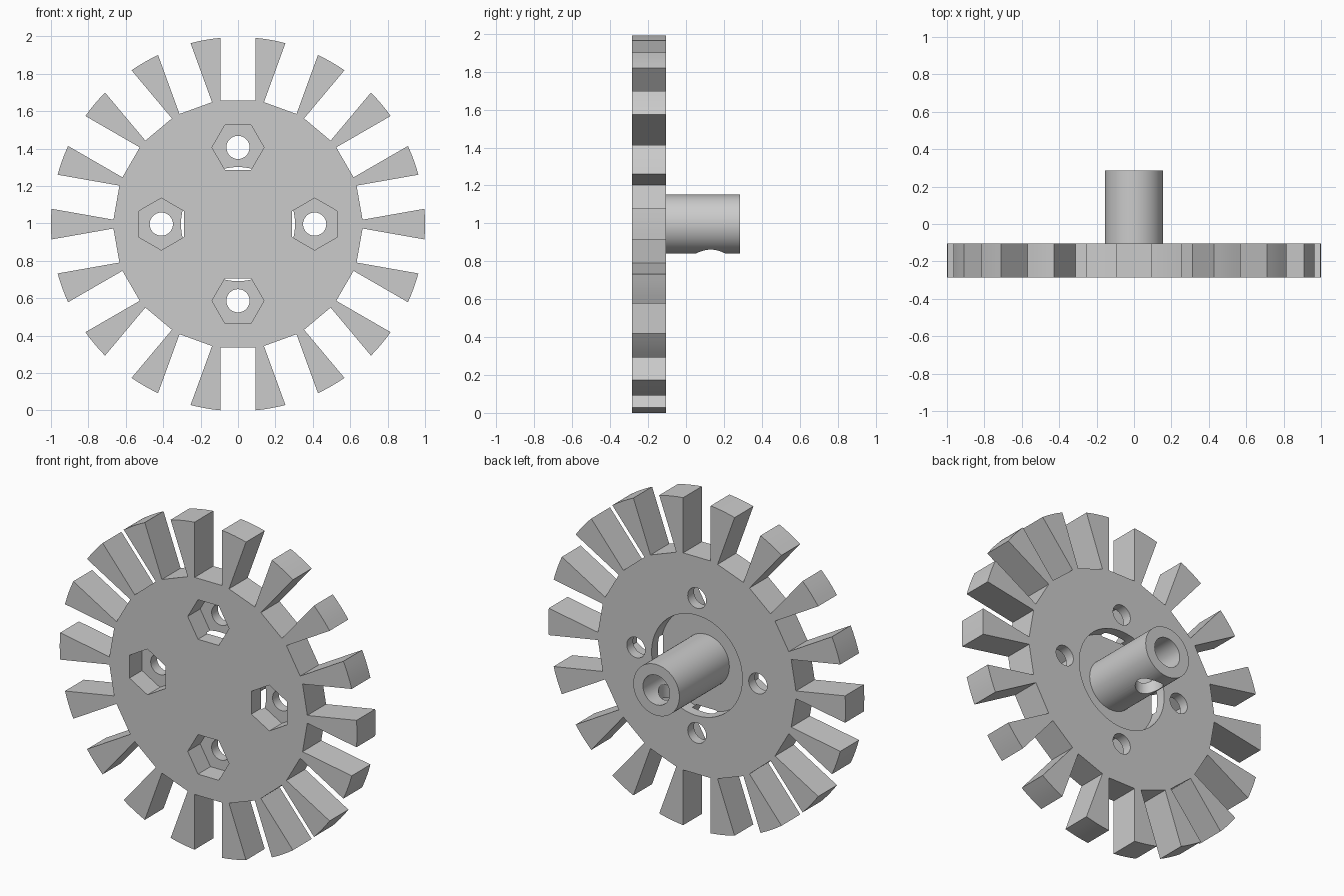
import bpy, bmesh, math
from mathutils import Matrix, Vector

cube = bpy.data.objects.get("Cube")
if cube:
    bpy.data.objects.remove(cube, do_unlink=True)

TAU = math.tau
CENTRE_Z = 0.996
FRONT, BACK, FLOOR, TIP = -0.285, -0.105, -0.195, 0.285
SLOTS, OUTER, ROOT, HALF_SLOT = 18, 1.0, 0.66, 0.0925

grey = bpy.data.materials.new("light grey")
grey.use_nodes = True
colour = (0.6, 0.6, 0.6, 1)
grey.diffuse_color = colour
grey.node_tree.nodes["Principled BSDF"].inputs["Base Color"].default_value = colour


def ring(radius, count=64, cx=0, cz=0, turn=0):
    return [(cx + radius * math.cos(turn + TAU * i / count),
             cz + radius * math.sin(turn + TAU * i / count)) for i in range(count)]


def prism(name, outline, y0, y1, matrix=Matrix()):
    """Extrude an x-z outline along y."""
    bm = bmesh.new()
    face = bm.faces.new([bm.verts.new((x, y0, z)) for x, z in outline])
    new = bmesh.ops.extrude_face_region(bm, geom=[face])["geom"]
    moved = [v for v in new if isinstance(v, bmesh.types.BMVert)]
    bmesh.ops.translate(bm, vec=(0, y1 - y0, 0), verts=moved)
    if face.is_valid and not any(len(e.link_faces) == 1 for e in bm.edges):
        pass
    else:
        bmesh.ops.holes_fill(bm, edges=bm.edges[:], sides=0)
    bm.transform(Matrix.Translation((0, 0, CENTRE_Z)) @ matrix)
    bmesh.ops.recalc_face_normals(bm, faces=bm.faces[:])
    mesh = bpy.data.meshes.new(name)
    bm.to_mesh(mesh)
    bm.free()
    mesh.materials.append(grey)
    obj = bpy.data.objects.new(name, mesh)
    bpy.context.collection.objects.link(obj)
    return obj


def select(obj):
    bpy.ops.object.select_all(action="DESELECT")
    obj.select_set(True)
    bpy.context.view_layer.objects.active = obj


def cut(obj, cutter):
    cutter.hide_render = True
    mod = obj.modifiers.new("cut", "BOOLEAN")
    mod.operation = "DIFFERENCE"
    mod.solver = "EXACT"
    mod.object = cutter
    select(obj)
    bpy.ops.object.modifier_apply(modifier=mod.name)
    bpy.data.objects.remove(cutter, do_unlink=True)


# Slotted wheel: parallel-sided slots with flat bottoms, arcs on the teeth
slot_angle = math.asin(HALF_SLOT / OUTER)
step = TAU / SLOTS
outline = []
for k in range(SLOTS):
    a = TAU / 4 + k * step
    radial = Vector((math.cos(a), math.sin(a)))
    side = Vector((-radial.y, radial.x))
    for s in (-1, 1):
        outline.append(tuple(radial * ROOT + side * HALF_SLOT * s))
    arc = step - 2 * slot_angle
    for i in range(5):
        t = a + slot_angle + arc * i / 4
        outline.append((OUTER * math.cos(t), OUTER * math.sin(t)))
wheel = prism("slotted_wheel", outline, FRONT, BACK)

# Round recess behind, then four bolt holes with hexagonal nut pockets in front
cut(wheel, prism("recess_cutter", ring(0.305, 96), FLOOR, 0))
for k in range(4):
    a = k * TAU / 4
    cx, cz = 0.41 * math.cos(a), 0.41 * math.sin(a)
    cut(wheel, prism("nut_cutter", ring(0.139, 6, cx, cz, a + TAU / 12), -0.4, -0.165))
    cut(wheel, prism("bolt_cutter", ring(0.062, 40, cx, cz), -0.4, 0))

# Hollow hub with a set screw hole underneath
hub = prism("hub", ring(0.155), FLOOR, TIP)
cut(hub, prism("bore_cutter", ring(0.09), -0.4, 0.4))
down = Matrix.Translation((0, 0.13, 0)) @ Matrix.Rotation(-TAU / 4, 4, "X")
cut(hub, prism("screw_cutter", ring(0.077, 48), 0, 0.3, down))

for obj in (wheel, hub):
    select(obj)
    bpy.ops.object.shade_smooth_by_angle()
